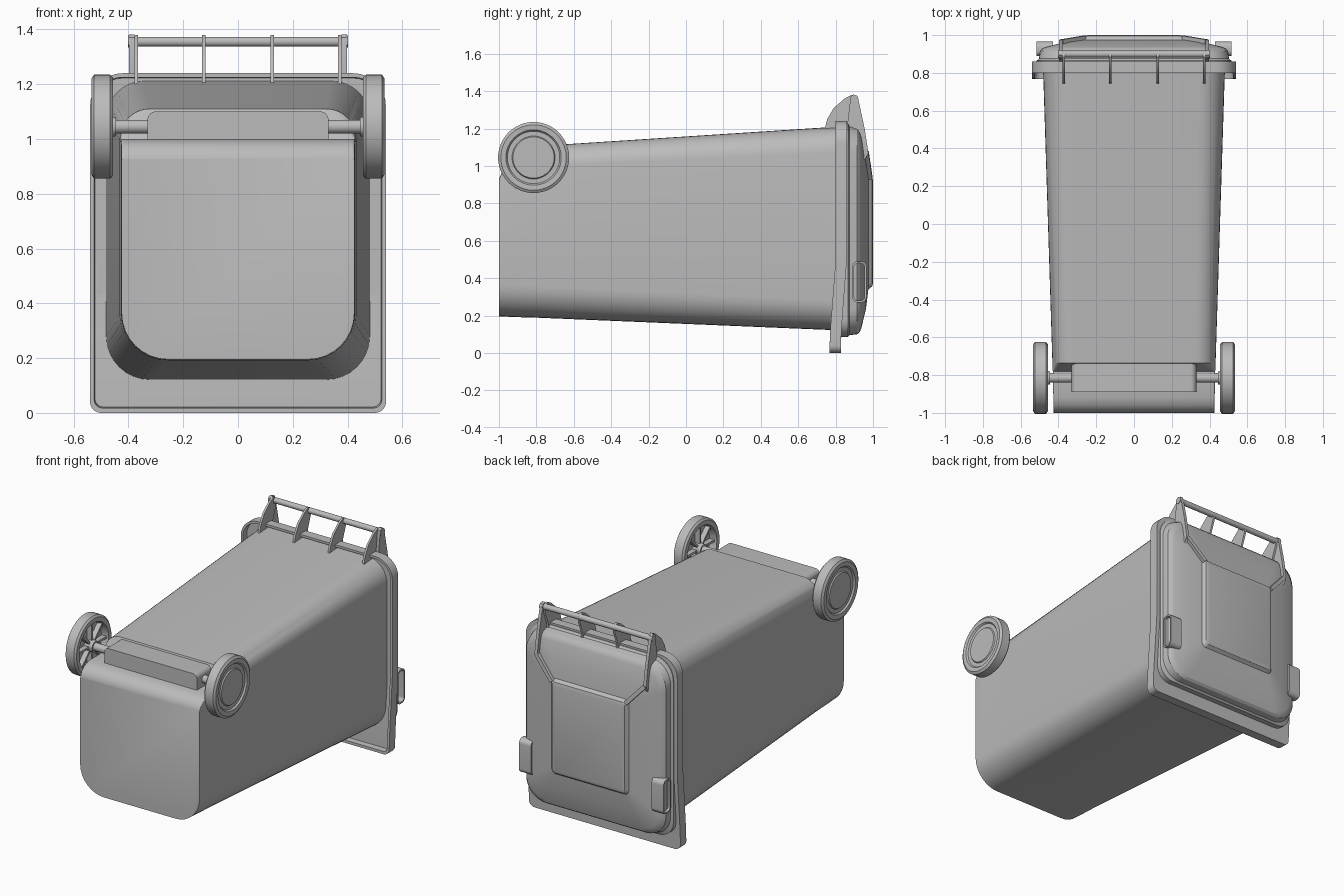
import bpy, bmesh, math
from mathutils import Vector

cube = bpy.data.objects.get("Cube")
if cube:
    bpy.data.objects.remove(cube, do_unlink=True)

grey = bpy.data.materials.new("plastic_grey")
grey.use_nodes = True
GREY = (0.5, 0.5, 0.5, 1)
grey.diffuse_color = GREY
grey.node_tree.nodes["Principled BSDF"].inputs["Base Color"].default_value = GREY
parts = []


def finish(name, bm):
    bmesh.ops.recalc_face_normals(bm, faces=bm.faces)
    mesh = bpy.data.meshes.new(name)
    bm.to_mesh(mesh)
    bm.free()
    mesh.materials.append(grey)
    obj = bpy.data.objects.new(name, mesh)
    bpy.context.collection.objects.link(obj)
    parts.append(obj)
    return obj


def loft(rings, closed=False):
    """Skin a list of equal-length rings, capped or joined end to end."""
    bm = bmesh.new()
    loops = [[bm.verts.new(p) for p in ring] for ring in rings]
    pairs = list(zip(loops, loops[1:]))
    if closed:
        pairs.append((loops[-1], loops[0]))
    for a, b in pairs:
        for i in range(len(a)):
            j = (i + 1) % len(a)
            bm.faces.new((a[i], a[j], b[j], b[i]))
    if not closed:
        bm.faces.new(loops[0])
        bm.faces.new(loops[-1])
    return bm


def rounded(hw, lo, hi, r_lo, r_hi, n=8):
    """Rounded rectangle as 2D points, with its own lower and upper radius."""
    pts = []
    for k, (sx, r) in enumerate(((1, r_hi), (-1, r_hi), (-1, r_lo), (1, r_lo))):
        cz = hi - r if k < 2 else lo + r
        for i in range(n + 1):
            a = math.pi / 2 * (k + i / n)
            pts.append((sx * (hw - r) + r * math.cos(a), cz + r * math.sin(a)))
    return pts


def section(y, *shape):
    return [(x, y, z) for x, z in rounded(*shape)]


def circle(x, r, y, z, n=48):
    return [(x, y + r * math.cos(math.tau * i / n), z + r * math.sin(math.tau * i / n))
            for i in range(n)]


def lathe(name, profile, y, z):
    return finish(name, loft([circle(x, r, y, z) for x, r in profile]))


def plate(name, x, thick, outline):
    return finish(name, loft([[(x + d, y, z) for y, z in outline]
                              for d in (-thick / 2, thick / 2)]))


def beam(name, p, q, width, depth):
    """Rectangular bar between two points, its depth across the x axis or y axis."""
    p, q = Vector(p), Vector(q)
    d = (q - p).normalized()
    ref = Vector((1, 0, 0)) if abs(d.x) < 0.1 else Vector((0, 1, 0))
    u = d.cross(ref).normalized() * width / 2
    v = d.cross(u).normalized() * depth / 2
    return finish(name, loft([[c + u + v, c - u + v, c - u - v, c + u - v] for c in (p, q)]))


# Tapered body with the stepped foot
finish("body", loft([
    section(-1.0, .425, .195, .93, .17, .01),
    section(-.985, .425, .195, .965, .17, .01),
    section(-.96, .426, .194, .985, .17, .01),
    section(-.92, .427, .192, 1.0, .17, .01),
    section(-.78, .43, .188, 1.0, .17, .01),
    section(-.735, .432, .186, 1.11, .17, .11),
    section(.84, .482, .12, 1.212, .16, .14)]))

# Axle housing on the foot
housing = finish("axle_housing", loft([
    section(-.89, .33, .95, 1.1, .005, .03),
    section(-.6, .33, .95, 1.1, .005, .03)]))

# Rim around the mouth, hollow underneath and flared at the low end
bm = loft([
    section(.835, .522, .022, 1.222, .03, .10),
    section(.80, .525, .018, 1.225, .03, .105),
    section(.80, .54, 0, 1.24, .04, .12),
    section(.86, .54, 0, 1.24, .04, .12)])
for z in (.12, .3, .5):
    bmesh.ops.bisect_plane(bm, geom=bm.verts[:] + bm.edges[:] + bm.faces[:],
                           plane_co=(0, 0, z), plane_no=(0, 0, 1))
for v in bm.verts:
    v.co.y -= .032 * min(1, max(0, (.5 - v.co.z) / .42))
finish("rim", bm)

# Domed lid with a raised centre panel
finish("lid", loft([
    section(.83, .515, .085, 1.228, .10, .13),
    section(.865, .515, .085, 1.228, .10, .13),
    section(.875, .503, .095, 1.215, .13, .14),
    section(.915, .498, .10, 1.205, .14, .15),
    section(.93, .485, .112, 1.19, .14, .15),
    section(.938, .465, .135, 1.17, .13, .14),
    section(.962, .37, .235, 1.06, .08, .08),
    section(.975, .275, .34, .955, .03, .03),
    section(.995, .26, .355, .94, .025, .025),
    section(1.0, .245, .37, .92, .02, .02)]))

# Hinge ribs on the body and the bar through them
rib = [(.74, 1.19), (.755, 1.25), (.79, 1.31), (.85, 1.362), (.885, 1.38),
       (.915, 1.365), (.91, 1.32), (.88, 1.24), (.88, 1.19)]
for i, x in enumerate((-.372, -.125, .125, .372)):
    plate(f"hinge_rib_{i + 1}", x, .013, rib)
lathe("hinge_bar", [(-.395, .018), (.395, .018)], .9, 1.355)

arm = [(.88, 1.37), (.895, 1.382), (.915, 1.375), (.925, 1.34), (.955, 1.2),
       (.975, 1.07), (.955, 1.03), (.9, 1.03), (.86, 1.2)]
WY, WZ = -.815, 1.045
tyre = [(.53, .11), (.523, .115), (.523, .14), (.533, .148), (.535, .175), (.525, .19),
        (.467, .19), (.456, .178), (.456, .15), (.50, .14)]

for side, s in (("left", 1), ("right", -1)):
    # Lid arms running from the bar to the panel corners
    plate(f"{side}_lid_arm", s * .388, .02, arm)
    beam(f"{side}_lid_strap", (s * .385, .962, 1.07), (s * .262, .982, .935), .025, .03)
    lathe(f"{side}_bar_cap", [(s * .38, .022), (s * .402, .022)], .9, 1.355)

    # Lid grip loop
    rings = [[(s * x, .927 + a, z) for a, z in rounded(.038 - t, .27 + t, .49 - t, .03 - t, .03 - t)]
             for x, t in ((.43, 0), (.515, 0), (.515, .01), (.43, .01))]
    finish(f"{side}_grip", loft(rings, closed=True))

    # Wheel with hub and spokes on its inner side
    lathe(f"{side}_wheel", [(s * x, r) for x, r in tyre], WY, WZ)
    lathe(f"{side}_hub", [(s * .445, .035), (s * .505, .04)], WY, WZ)
    for k in range(8):
        a = math.tau * k / 8
        c, d = math.cos(a), math.sin(a)
        beam(f"{side}_spoke_{k + 1}", (s * .485, WY + .03 * c, WZ + .03 * d),
             (s * .485, WY + .145 * c, WZ + .145 * d), .014, .035)

# Axle through the housing
lathe("axle", [(-.46, .025), (.46, .025)], WY, WZ)

# Smooth shading with sharp edges kept
bpy.ops.object.select_all(action="DESELECT")
for obj in parts:
    obj.select_set(True)
bpy.context.view_layer.objects.active = parts[0]
bpy.ops.object.shade_smooth_by_angle(angle=math.radians(30))
